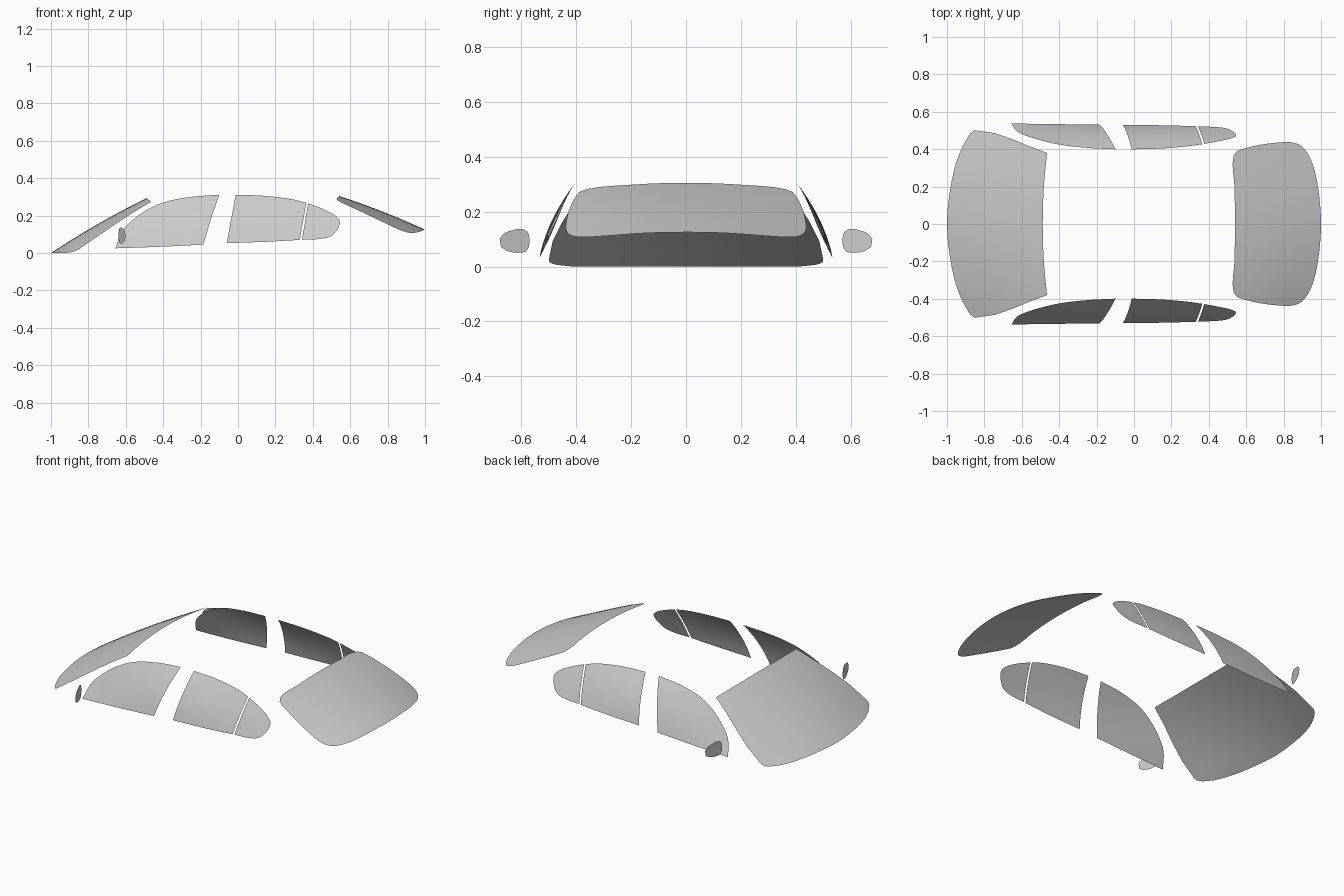
import bpy, bmesh, math
from mathutils import Vector

cube = bpy.data.objects.get("Cube")
if cube:
    bpy.data.objects.remove(cube, do_unlink=True)

CORNER = math.radians(38)


def rounded(points, steps=4):
    """Smooth a closed outline, keeping its sharp corners."""
    pts = [Vector(p) for p in points]
    n = len(pts)

    def tangent(i, seg):
        a, b = pts[i] - pts[i - 1], pts[(i + 1) % n] - pts[i]
        if a.angle(b) > CORNER:
            return seg
        return (a.normalized() + b.normalized()).normalized() * seg.length

    out = []
    for i in range(n):
        j = (i + 1) % n
        p, q = pts[i], pts[j]
        m, k = tangent(i, q - p), tangent(j, q - p)
        for s in range(steps):
            t = s / steps
            u = 1 - t
            out.append(p * (1 + 2 * t) * u * u + m * t * u * u
                       + q * t * t * (3 - 2 * t) - k * t * t * u)
    return out


def panel(name, outline, place, facing, step=0.05):
    """Fill a flat outline, cut it into a grid and bend it onto a surface."""
    bm = bmesh.new()
    bm.faces.new([bm.verts.new((p.x, p.y, 0)) for p in rounded(outline)])
    for axis in (Vector((0, 1, 0)), Vector((1, 0, 0))):
        values = [v.co.dot(axis) for v in bm.verts]
        cut = min(values) + step
        while cut < max(values) - step / 4:
            bmesh.ops.bisect_plane(bm, geom=bm.verts[:] + bm.edges[:] + bm.faces[:],
                                   plane_co=axis * cut, plane_no=axis, dist=1e-5)
            cut += step
    for v in bm.verts:
        v.co = place(v.co.x, v.co.y)
    bm.normal_update()
    total = sum((f.normal * f.calc_area() for f in bm.faces), Vector())
    if total.dot(Vector(facing)) < 0:
        bmesh.ops.reverse_faces(bm, faces=bm.faces[:])
    for f in bm.faces:
        f.smooth = True
    mesh = bpy.data.meshes.new(name)
    bm.to_mesh(mesh)
    bm.free()
    obj = bpy.data.objects.new(name, mesh)
    bpy.context.collection.objects.link(obj)
    return obj


def symmetric(half):
    """Mirror a half outline that starts and ends on the centre line."""
    return half + [(x, -y) for x, y in reversed(half[1:-1])]


# Curved surfaces the panes lie on
def windshield_surface(x, y):
    t = (x + 1) / 0.51
    crown = 0.292 * t + 0.045 * t * (1 - t)
    return Vector((x, y, max(0, crown - (0.33 - 0.11 * t) * y * y)))


def rear_surface(x, y):
    s = (x - 0.54) / 0.46
    crown = 0.305 - 0.18 * s + 0.03 * s * (1 - s)
    return Vector((x, y, crown - min(0.35, 0.2 + 0.18 * s) * y * y))


def side_surface(side):
    def place(x, z):
        t = (z - 0.03) / 0.28
        bulge = 0.08 * t * (1 - t) * (1 - (x / 0.6) ** 2)
        return Vector((x, side * (0.535 - 0.135 * t + bulge), z))
    return place


def mirror_surface(side):
    return lambda y, z: Vector((-0.62 + 0.34 * (y - 0.625), side * y, z))


# Windshield and rear window
panel("windshield", symmetric([
    (-1, 0), (-.985, .17), (-.95, .33), (-.9, .445), (-.862, .495), (-.845, .5),
    (-.465, .38), (-.482, .2), (-.488, 0)]), windshield_surface, (-1, 0, 1))
panel("rear_window", symmetric([
    (1, 0), (.99, .15), (.967, .28), (.93, .375), (.89, .42), (.84, .437),
    (.78, .436), (.69, .426), (.585, .402), (.548, .388), (.532, .36),
    (.537, .2), (.54, 0)]), rear_surface, (1, 0, 1))

# Side panes and mirror glass, repeated on both sides
side_panes = {
    "fore_door_window": [
        (-.655, .025), (-.625, .11), (-.57, .17), (-.49, .228), (-.4, .27),
        (-.25, .3), (-.1, .311), (-.145, .18), (-.185, .045), (-.4, .034)],
    "aft_door_window": [
        (-.06, .053), (-.037, .18), (-.012, .311), (.1, .308), (.2, .3),
        (.3, .285), (.365, .268), (.33, .07), (.15, .06)],
    "quarter_window": [
        (.342, .071), (.375, .265), (.45, .237), (.515, .203), (.543, .178),
        (.544, .155), (.527, .12), (.5, .092), (.46, .078)]}
mirror_outline = [
    (.574, .07), (.57, .1), (.576, .126), (.597, .137), (.632, .132), (.663, .12),
    (.679, .1), (.674, .071), (.648, .056), (.612, .05), (.584, .054)]

for label, side in (("front", -1), ("back", 1)):
    for name, outline in side_panes.items():
        panel(f"{name}_{label}", outline, side_surface(side), (0, side, 0))
    panel(f"mirror_glass_{label}", mirror_outline, mirror_surface(side), (1, 0, 0))
